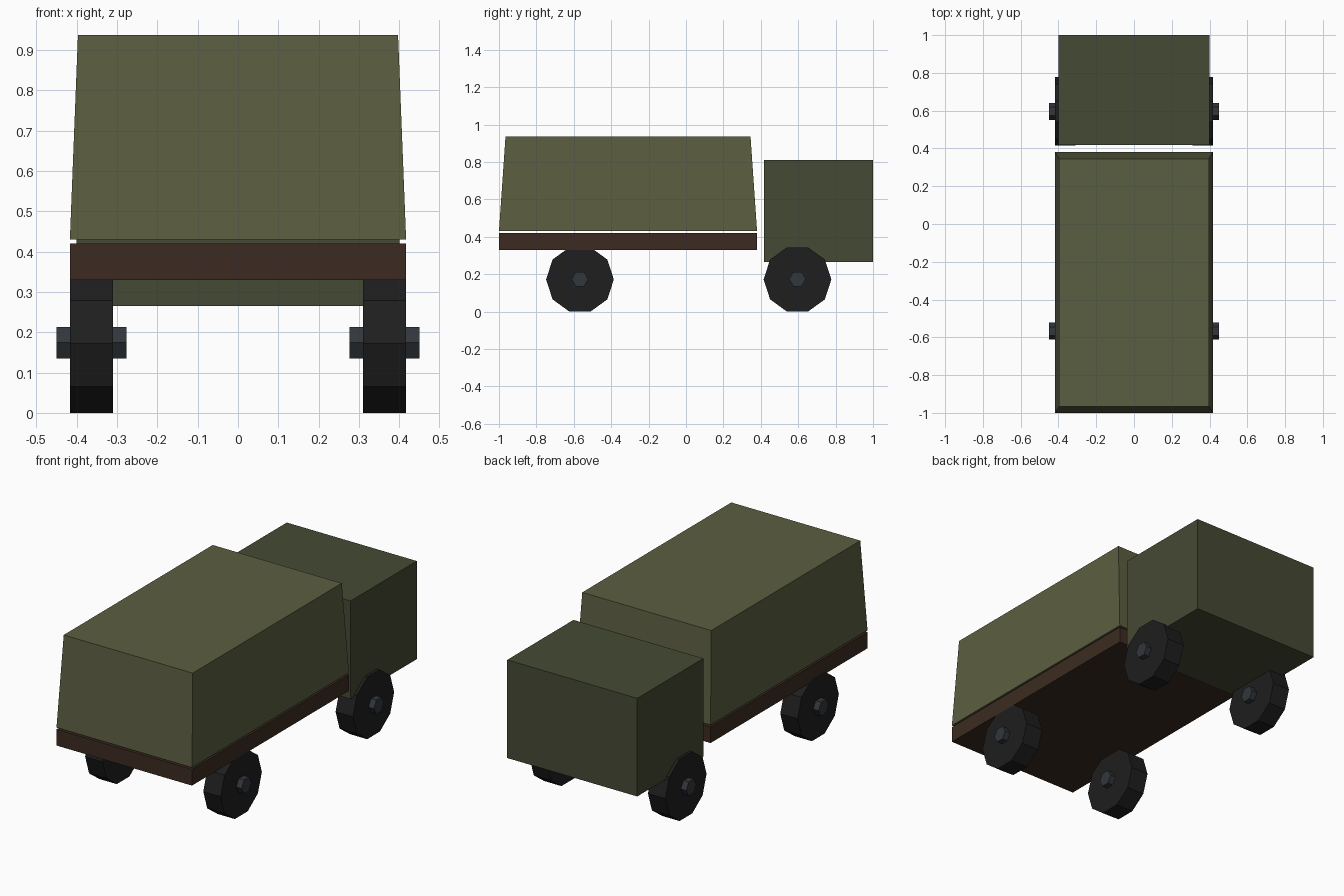
import bpy, bmesh
from math import pi
from mathutils import Matrix

if "Cube" in bpy.data.objects:
    bpy.data.objects.remove(bpy.data.objects["Cube"])


def material(name, rgb):
    m = bpy.data.materials.new(name)
    m.diffuse_color = (*rgb, 1)
    m.use_nodes = True
    m.node_tree.nodes["Principled BSDF"].inputs["Base Color"].default_value = m.diffuse_color
    return m


canvas = material("canvas_green", (0.105, 0.112, 0.052))
paint = material("cab_green", (0.060, 0.068, 0.033))
wood = material("bed_brown", (0.045, 0.024, 0.015))
rubber = material("tyre_black", (0.013, 0.013, 0.013))
steel = material("hub_grey", (0.032, 0.037, 0.044))


def finish(name, bm, mat):
    mesh = bpy.data.meshes.new(name)
    bm.to_mesh(mesh)
    bm.free()
    mesh.materials.append(mat)
    obj = bpy.data.objects.new(name, mesh)
    bpy.context.collection.objects.link(obj)
    return obj


def box(name, half_x, y0, y1, z0, z1, mat, inset_x=0, inset_y=0):
    """Box centred on x, with an optionally narrowed top."""
    bm = bmesh.new()
    bmesh.ops.create_cube(bm, size=2)
    cy, hy = (y0 + y1) / 2, (y1 - y0) / 2
    for v in bm.verts:
        top = v.co.z > 0
        v.co = (v.co.x * (half_x - inset_x * top),
                cy + v.co.y * (hy - inset_y * top),
                z1 if top else z0)
    return finish(name, bm, mat)


def disc(name, sides, radius, x0, x1, y, z, mat):
    """Low-poly cylinder lying along x, with a flat side at the bottom."""
    bm = bmesh.new()
    place = Matrix.Translation(((x0 + x1) / 2, y, z)) @ Matrix.Rotation(pi / 2, 4, 'Y')
    bmesh.ops.create_cone(bm, cap_ends=True, segments=sides, radius1=radius,
                          radius2=radius, depth=abs(x1 - x0), matrix=place)
    return finish(name, bm, mat)


# Body: flat bed, tapered canvas cover and cab
box("cargo_bed", 0.417, -1.0, 0.38, 0.33, 0.42, wood)
box("canvas_cover", 0.417, -1.0, 0.38, 0.43, 0.937, canvas, 0.02, 0.035)
box("cab", 0.4, 0.418, 1.0, 0.265, 0.811, paint)

# Wheels with hubs poking out on both faces
for end, y in (("bed", -0.567), ("cab", 0.596)):
    for side, s in (("left", -1), ("right", 1)):
        disc(f"{end}_wheel_{side}", 10, 0.181, s * 0.31, s * 0.417, y, 0.172, rubber)
        disc(f"{end}_hub_{side}", 6, 0.0445, s * 0.277, s * 0.45, y, 0.174, steel)
